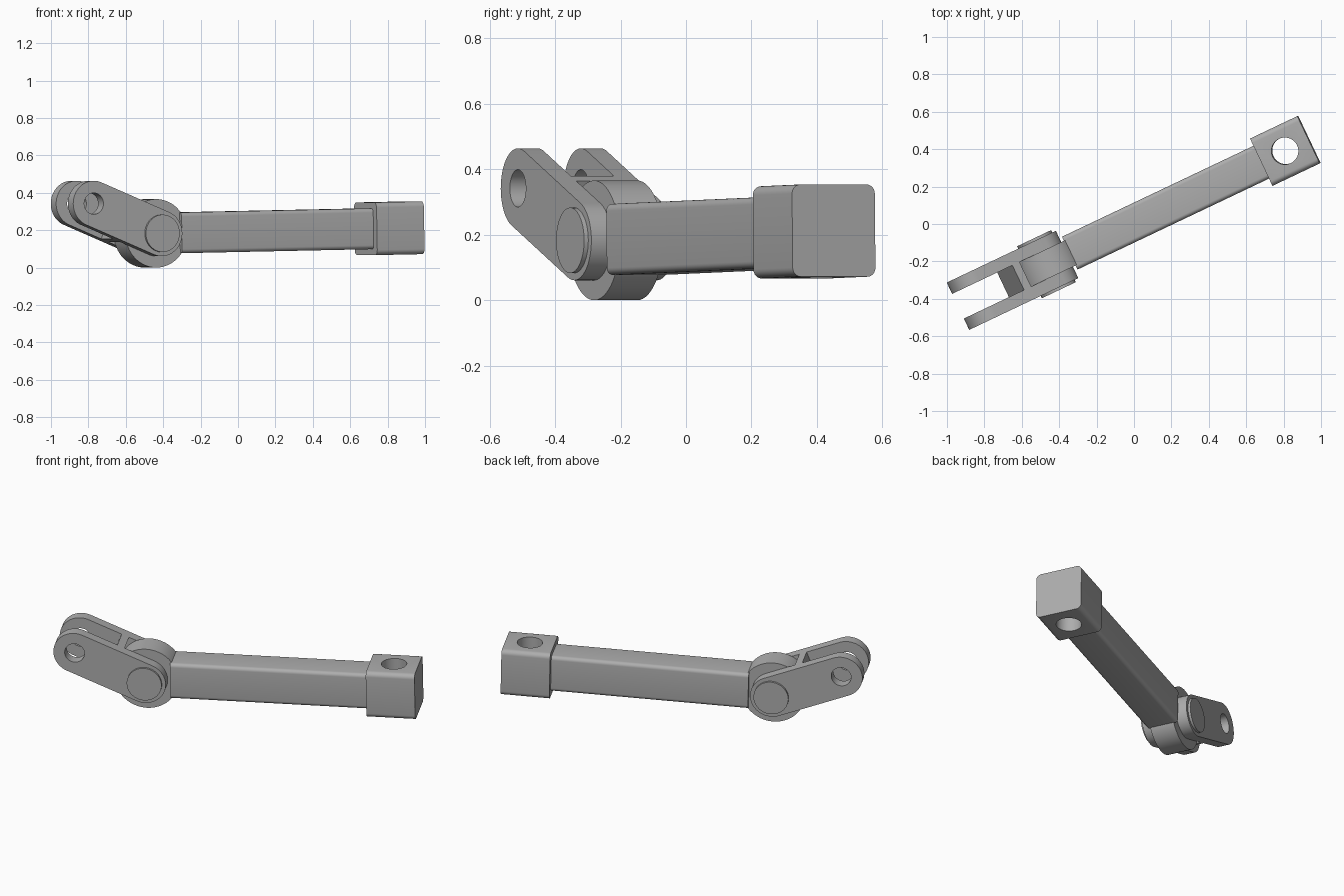
import bpy
import bmesh
from math import radians, pi, cos, sin
from mathutils import Matrix, Vector

if "Cube" in bpy.data.objects:
    bpy.data.objects.remove(bpy.data.objects["Cube"], do_unlink=True)

grey = bpy.data.materials.new("steel grey")
grey.use_nodes = True
grey.diffuse_color = (0.42, 0.42, 0.42, 1)
grey.node_tree.nodes["Principled BSDF"].inputs["Base Color"].default_value = grey.diffuse_color

# Frames: the pivot, the arm tilted slightly up, the fork swung up the other way
pivot = Matrix.Translation((-0.468, -0.215, 0.183)) @ Matrix.Rotation(radians(25.4), 4, 'Z')
arm_frame = pivot @ Matrix.Rotation(radians(-1.1), 4, 'Y')
fork_frame = pivot @ Matrix.Rotation(radians(21.6), 4, 'Y')

PLATE_R = 0.122
REACH = 0.432
HALF_GAP = 0.073
HALF_FORK = 0.14


def finish(name, bm, frame):
    bmesh.ops.recalc_face_normals(bm, faces=bm.faces)
    mesh = bpy.data.meshes.new(name)
    bm.to_mesh(mesh)
    bm.free()
    mesh.materials.append(grey)
    obj = bpy.data.objects.new(name, mesh)
    bpy.context.collection.objects.link(obj)
    obj.matrix_world = frame
    return obj


def box(name, frame, low, high, round_edges=0):
    """Box between two corners, with its lengthwise (x) edges rounded."""
    low, high = Vector(low), Vector(high)
    bm = bmesh.new()
    bmesh.ops.create_cube(bm, size=1)
    bmesh.ops.scale(bm, vec=high - low, verts=bm.verts)
    bmesh.ops.translate(bm, vec=(low + high) / 2, verts=bm.verts)
    if round_edges:
        edges = [e for e in bm.edges
                 if abs((e.verts[0].co - e.verts[1].co).normalized().x) > 0.9]
        bmesh.ops.bevel(bm, geom=edges, offset=round_edges, segments=6,
                        profile=0.5, affect='EDGES')
    return finish(name, bm, frame)


def extrude_outline(name, frame, outline, y0, y1):
    """Extrude an x-z outline sideways from y0 to y1."""
    bm = bmesh.new()
    face = bm.faces.new([bm.verts.new((x, y0, z)) for x, z in outline])
    new = bmesh.ops.extrude_face_region(bm, geom=[face])["geom"]
    bmesh.ops.translate(bm, vec=(0, y1 - y0, 0),
                        verts=[g for g in new if isinstance(g, bmesh.types.BMVert)])
    return finish(name, bm, frame)


def arc(cx, radius, start, sweep, count):
    return [(cx + radius * cos(start + sweep * i / count),
             radius * sin(start + sweep * i / count)) for i in range(count + 1)]


def disc(name, frame, radius, y0, y1, cx=0):
    return extrude_outline(name, frame, arc(cx, radius, 0, 2 * pi, 64)[:-1], y0, y1)


def cut(obj, cutter):
    mod = obj.modifiers.new("hole", 'BOOLEAN')
    mod.operation = 'DIFFERENCE'
    mod.solver = 'EXACT'
    mod.object = cutter
    cutter.hide_render = True
    bpy.context.view_layer.objects.active = obj
    bpy.ops.object.modifier_apply(modifier=mod.name)
    bpy.data.objects.remove(cutter, do_unlink=True)


# Arm with its square end block and vertical hole
parts = [box("arm", arm_frame, (0.14, -0.097, -0.109), (1.3, 0.097, 0.109), 0.022)]
block = box("end_block", arm_frame, (1.274, -0.14, -0.141), (1.554, 0.14, 0.141), 0.028)
upright = arm_frame @ Matrix.Translation((1.414, 0, 0)) @ Matrix.Rotation(pi / 2, 4, 'X')
cut(block, disc("block_hole_cutter", upright, 0.072, -0.3, 0.3))
parts.append(block)

# Hinge barrel between the fork plates
parts.append(disc("hinge_barrel", arm_frame, 0.183, -HALF_GAP, HALF_GAP))

# Fork plates with pin holes, and the raised pin heads
stadium = (arc(0, PLATE_R, -pi / 2, pi, 32) + arc(-REACH, PLATE_R, pi / 2, pi, 32))
for side, label in ((-1, "front"), (1, "back")):
    plate = extrude_outline(label + "_fork_plate", fork_frame, stadium,
                            side * HALF_GAP, side * HALF_FORK)
    cut(plate, disc("pin_hole_cutter", fork_frame, 0.057, -0.3, 0.3, -REACH))
    parts.append(plate)
    parts.append(disc(label + "_pin_head", fork_frame, 0.1,
                      side * (HALF_FORK - 0.01), side * 0.154))

# Web joining the two plates
parts.append(box("fork_web", fork_frame, (-0.228, -HALF_GAP, -PLATE_R),
                 (-0.183, HALF_GAP, PLATE_R)))

bpy.ops.object.select_all(action='DESELECT')
for obj in parts:
    obj.select_set(True)
bpy.context.view_layer.objects.active = parts[0]
bpy.ops.object.shade_smooth_by_angle(angle=radians(30))
